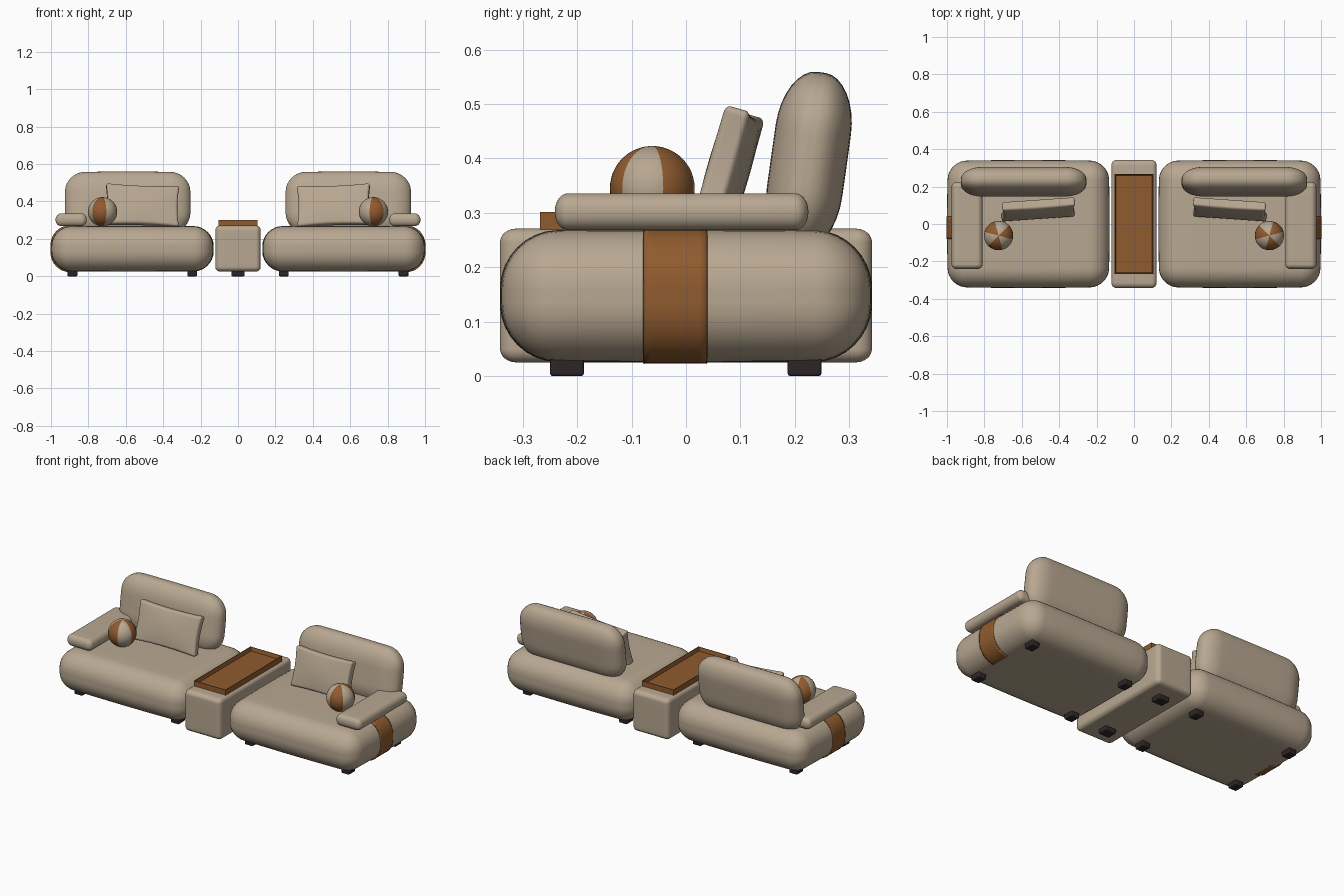
import bpy, bmesh, math
from mathutils import Matrix, Vector, Euler

default = bpy.data.objects.get("Cube")
if default:
    bpy.data.objects.remove(default)


def material(name, color):
    m = bpy.data.materials.new(name)
    m.use_nodes = True
    m.diffuse_color = (*color, 1)
    bsdf = m.node_tree.nodes["Principled BSDF"]
    bsdf.inputs["Base Color"].default_value = (*color, 1)
    bsdf.inputs["Roughness"].default_value = 0.8
    return m


FABRIC = material("beige fabric", (0.48, 0.39, 0.285))
LEATHER = material("tan leather", (0.28, 0.105, 0.028))
THREAD = material("light thread", (0.5, 0.27, 0.12))
DARK = material("dark wood", (0.027, 0.018, 0.02))


def rounded_box(half, radii, bulge=0.0, cuts=15):
    """Box with elliptical edges; its sides swell towards their middles."""
    bm = bmesh.new()
    bmesh.ops.create_cube(bm, size=2)
    bmesh.ops.subdivide_edges(bm, edges=bm.edges[:], cuts=cuts, use_grid_fill=True)
    for v in bm.verts:
        inner, d = Vector(), Vector()
        for i, t in enumerate(v.co):
            flat, a = half[i] - radii[i], abs(t)
            sign = math.copysign(1, t)
            inner[i] = sign * flat * min(a * 2, 1)
            d[i] = sign * math.tan(max(a - 0.5, 0) * math.pi / 2)
        d.normalize()
        p = Vector([inner[i] + d[i] * radii[i] for i in range(3)])
        n = [p[i] / half[i] for i in range(3)]
        total = sum(c * c for c in n)
        v.co = [p[i] * (1 - bulge * (total - n[i] ** 2) / 2) for i in range(3)]
    for f in bm.faces:
        f.smooth = True
    return bm


def finish(bm, name, mats, loc, rot=(0, 0, 0), mirror=False):
    """Place the mesh and, for paired parts, add its mirror image."""
    angles = [math.radians(a) for a in rot]
    bm.transform(Matrix.Translation(loc) @ Euler(angles).to_matrix().to_4x4())
    for side in (("left", "right") if mirror else ("",)):
        if side == "right":
            bm.transform(Matrix.Scale(-1, 4, (1, 0, 0)))
            bmesh.ops.reverse_faces(bm, faces=bm.faces[:])
        label = f"{side}_{name}" if side else name
        mesh = bpy.data.meshes.new(label)
        bm.to_mesh(mesh)
        for m in mats:
            mesh.materials.append(m)
        bpy.context.collection.objects.link(bpy.data.objects.new(label, mesh))
    bm.free()


# Seats
SEAT = Vector((0.435, 0.342, 0.122))
SEAT_AT = (0.565, 0, 0.147)
SEAT_R = Vector((0.1, 0.1, 0.105))
finish(rounded_box(SEAT, SEAT_R, 0.03), "seat", [FABRIC], SEAT_AT, mirror=True)


# Leather straps wrapping the outer ends, with a line of thread at each edge
def band(width, lift):
    grow = Vector((lift, 0, lift))
    half, radii = SEAT + grow, SEAT_R + grow
    half.y, radii.y = width / 2, 0.001
    bm = rounded_box(half, radii)
    inside = [f for f in bm.faces if f.calc_center_median().x < 0.33]
    bmesh.ops.delete(bm, geom=inside, context="FACES")
    return bm


finish(band(0.12, 0.002), "strap", [LEATHER], (0.565, -0.02, 0.147), mirror=True)
for edge, y in (("front", -0.077), ("back", 0.037)):
    finish(band(0.003, 0.003), edge + "_strap_thread", [THREAD],
           (0.565, y, 0.147), mirror=True)

# Armrests and backrests
finish(rounded_box((0.083, 0.233, 0.034), (0.03, 0.025, 0.032)),
       "armrest", [FABRIC], (0.892, -0.008, 0.302), mirror=True)
finish(rounded_box((0.336, 0.07, 0.165), (0.105, 0.062, 0.105), 0.03),
       "backrest", [FABRIC], (0.59, 0.226, 0.395), (-8, 0, 0), mirror=True)

# Leaning pillows with pinched sides
bm = rounded_box((0.197, 0.032, 0.113), (0.014, 0.014, 0.014))
for v in bm.verts:
    u, w = v.co.x / 0.197, v.co.z / 0.113
    v.co.x *= 1 - 0.05 * (1 - w * w)
    v.co.z *= 1 - 0.07 * (1 - u * u)
    v.co.y *= 0.75 + 0.35 * (1 - u * u) * (1 - w * w)
finish(bm, "pillow", [FABRIC], (0.512, 0.078, 0.378), (-16, -2, -4), mirror=True)

# Balls with six alternating panels
bm = bmesh.new()
bmesh.ops.create_uvsphere(bm, u_segments=48, v_segments=24, radius=0.078)
for f in bm.faces:
    f.smooth = True
    c = f.calc_center_median()
    panel = math.floor((math.degrees(math.atan2(c.y, c.x)) + 105) / 60)
    f.material_index = panel % 2
finish(bm, "ball", [LEATHER, FABRIC], (0.724, -0.062, 0.345), mirror=True)

# Centre console with its tray
finish(rounded_box((0.121, 0.342, 0.123), (0.025, 0.03, 0.025)),
       "console", [FABRIC], (0, 0, 0.148))
bm = bmesh.new()
bmesh.ops.create_cube(bm, size=1)
bm.transform(Matrix.Diagonal((0.21, 0.537, 0.036, 1)))
bm.normal_update()
top = [f for f in bm.faces if f.normal.z > 0.9]
bmesh.ops.inset_region(bm, faces=top, thickness=0.005)
bmesh.ops.inset_region(bm, faces=top, thickness=0.007, depth=-0.022)
finish(bm, "tray", [LEATHER], (0, 0, 0.284))


# Feet
def foot(width):
    return rounded_box((width / 2, 0.031, 0.018), (0.005, 0.005, 0.005), cuts=7)


for end, y in (("front", -0.219), ("back", 0.218)):
    finish(foot(0.07), end + "_console_foot", [DARK], (0, y, 0.018))
    for place, x in (("inner", 0.245), ("outer", 0.885)):
        finish(foot(0.052), f"{end}_{place}_foot", [DARK], (x, y, 0.018), mirror=True)
